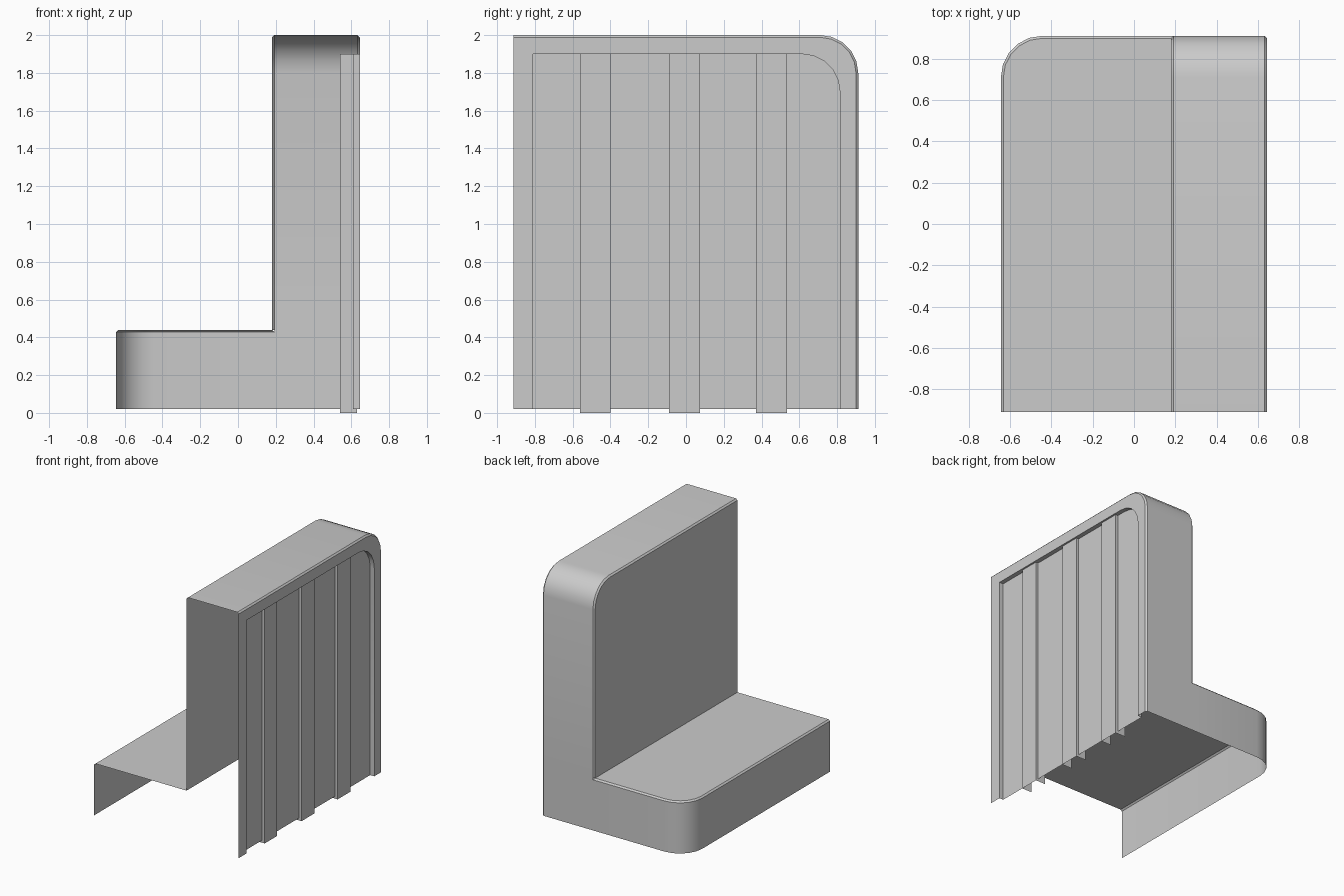
import bpy, bmesh
from math import sin, cos, pi, radians

if "Cube" in bpy.data.objects:
    bpy.data.objects.remove(bpy.data.objects["Cube"])

END, TOP, SEAT, FOOT = 0.912, 2.0, 0.44, 0.02   # half length, heights
FRONT, STEP, REAR = -0.645, 0.18, 0.645         # x positions
CH, R, SEG = 0.012, 0.2, 5                      # chamfer, corner radius, arc steps


def arc(cx, cy, r, a0, a1):
    return [(cx + r * cos(a0 + (a1 - a0) * i / SEG),
             cy + r * sin(a0 + (a1 - a0) * i / SEG)) for i in range(SEG + 1)]


def strip(bm, a, b):
    for i in range(len(a) - 1):
        bm.faces.new((a[i], a[i + 1], b[i + 1], b[i]))


def ring(bm, pts):
    return [bm.verts.new(p) for p in pts]


def finish(bm, name):
    bmesh.ops.remove_doubles(bm, verts=bm.verts, dist=1e-5)
    bmesh.ops.recalc_face_normals(bm, faces=bm.faces)
    mesh = bpy.data.meshes.new(name)
    bm.to_mesh(mesh)
    bm.free()
    ob = bpy.data.objects.new(name, mesh)
    bpy.context.collection.objects.link(ob)
    bpy.ops.object.select_all(action='DESELECT')
    ob.select_set(True)
    bpy.context.view_layer.objects.active = ob
    bpy.ops.object.shade_smooth_by_angle(angle=radians(30))


# Upright: rounded top corner, chamfered rims, open end and bottom
def upright_outline(x, inset):
    pts = [(-END, TOP - inset)] + arc(END - R, TOP - R, R - inset, pi / 2, 0)
    pts += [(END - inset, SEAT), (END - inset, FOOT)]
    return [(x, y, z) for y, z in pts]


def recess_outline(x):
    pts = [(-0.81, FOOT), (-0.81, 1.9)] + arc(0.615, 1.7, R, pi / 2, 0)
    pts += [(0.815, SEAT), (0.815, FOOT)]
    return [(x, y, z) for y, z in pts]


bm = bmesh.new()
front_rim = ring(bm, upright_outline(STEP, CH)[:-1])
front = ring(bm, upright_outline(STEP + CH, 0))
rear = ring(bm, upright_outline(REAR - CH, 0))
rear_rim = ring(bm, upright_outline(REAR, CH))
strip(bm, front_rim, front[:-1])
strip(bm, front, rear)
strip(bm, rear, rear_rim)
bm.faces.new(front_rim + ring(bm, [(STEP, -END, SEAT)]))
# rear frame and recessed panel
lip = ring(bm, recess_outline(REAR))
floor = ring(bm, recess_outline(0.608))
strip(bm, ring(bm, [(REAR, -END, FOOT)]) + rear_rim, lip)
strip(bm, lip, floor)
bm.faces.new(floor)
finish(bm, "upright_shell")


# Low step: rounded outer corner, chamfered top rim
def step_outline(z, inset):
    pts = [(FRONT + inset, -END)] + arc(FRONT + R, END - R, R - inset, pi, pi / 2)
    pts += [(STEP + (CH if inset == 0 else 0), END - inset)]
    return [(x, y, z) for x, y in pts]


bm = bmesh.new()
low = ring(bm, step_outline(FOOT, 0))
high = ring(bm, step_outline(SEAT - CH, 0))
rim = ring(bm, step_outline(SEAT, CH))
strip(bm, low, high)
strip(bm, high, rim)
bm.faces.new(rim + ring(bm, [(STEP, -END, SEAT)]))
finish(bm, "step_shell")

# Three raised ribs on the rear panel, hollow and open below
for i, (y0, y1) in enumerate([(-0.56, -0.40), (-0.09, 0.075), (0.37, 0.535)]):
    bm = bmesh.new()
    path = [(0.54, y0), (0.63, y0), (0.63, y1), (0.54, y1)]
    bottom = ring(bm, [(x, y, 0) for x, y in path])
    top = ring(bm, [(x, y, 1.9) for x, y in path])
    strip(bm, bottom, top)
    bm.faces.new(top)
    finish(bm, f"rear_rib_{i + 1}")
